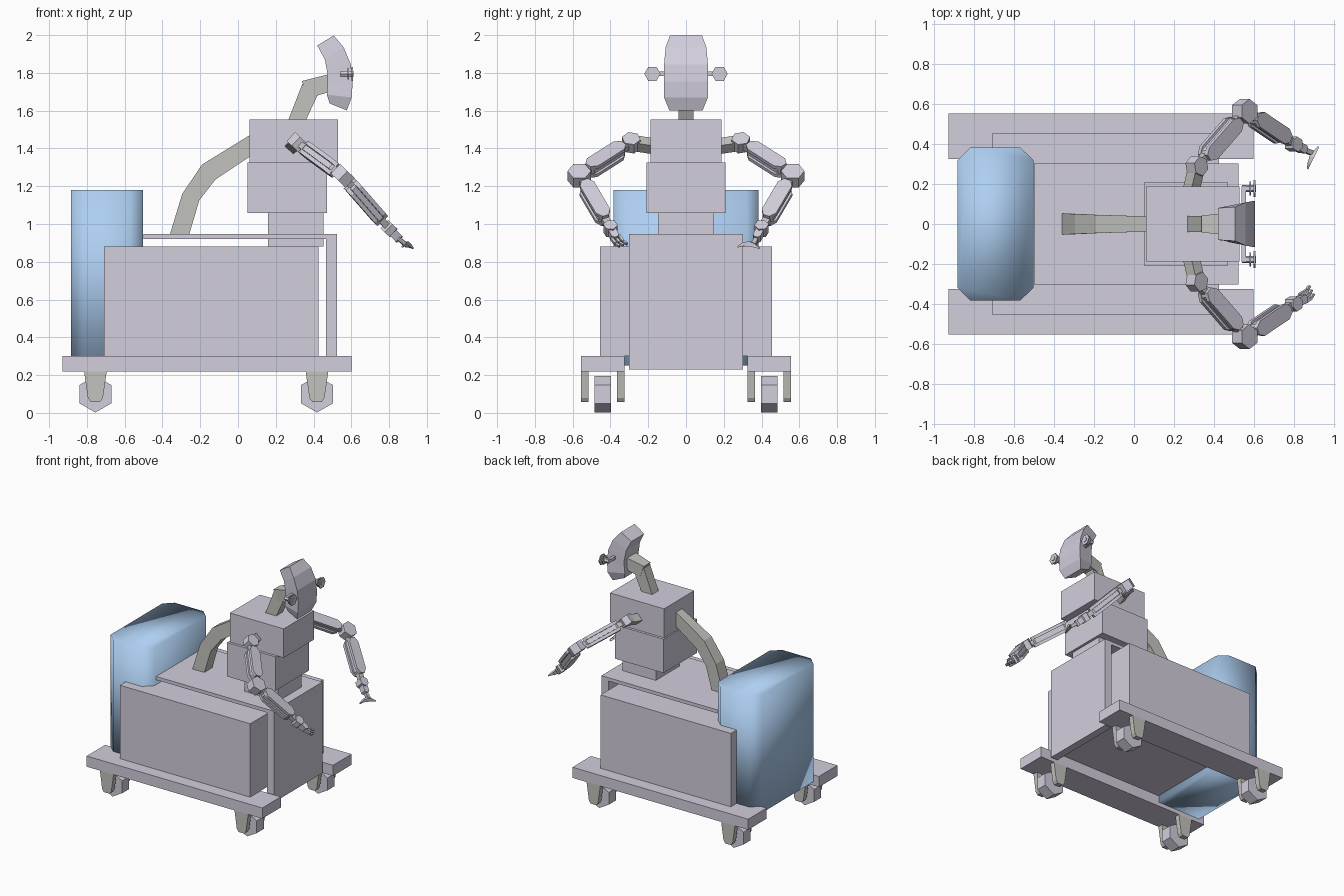
import bpy, bmesh, math
from mathutils import Vector as V

if "Cube" in bpy.data.objects:
    bpy.data.objects.remove(bpy.data.objects["Cube"])


def mat(name, rgb):
    m = bpy.data.materials.new(name)
    m.diffuse_color = (*rgb, 1)
    m.use_nodes = True
    m.node_tree.nodes["Principled BSDF"].inputs["Base Color"].default_value = m.diffuse_color
    return m


SHELL = mat("pale_shell", (0.65, 0.62, 0.72))
METAL = mat("warm_metal", (0.54, 0.54, 0.51))
BLUE = mat("blue_tank", (0.42, 0.62, 0.88))


def loft(name, rings, m=SHELL, mirror=False, smooth=False):
    """Skin equal-length rings of points and cap both ends."""
    bm = bmesh.new()
    vs = [[bm.verts.new(p) for p in r] for r in rings]
    n = len(rings[0])
    for a, b in zip(vs, vs[1:]):
        for i in range(n):
            j = (i + 1) % n
            bm.faces.new((a[i], a[j], b[j], b[i]))
    bm.faces.new(vs[0])
    bm.faces.new(vs[-1])
    bmesh.ops.recalc_face_normals(bm, faces=bm.faces)
    for f in bm.faces:
        f.smooth = smooth
    me = bpy.data.meshes.new(name)
    bm.to_mesh(me)
    bm.free()
    me.materials.append(m)
    ob = bpy.data.objects.new(name, me)
    bpy.context.collection.objects.link(ob)
    if mirror:
        md = ob.modifiers.new("mirror", 'MIRROR')
        md.use_axis = (False, True, False)
        md.use_mirror_merge = False
    return ob


def box(name, x, y, z, **k):
    return loft(name, [[(a, b, h) for a, b in
                        ((x[0], y[0]), (x[1], y[0]), (x[1], y[1]), (x[0], y[1]))] for h in z], **k)


def prism(name, prof, y0, y1, **k):
    """Extrude an x-z profile along y."""
    return loft(name, [[(x, y, z) for x, z in prof] for y in (y0, y1)], **k)


def ribs(name, stations, **k):
    """Four-sided loft: (x1, z1, x2, z2, half width 1, half width 2)."""
    return loft(name, [[(a, -h, b), (a, h, b), (c, g, d), (c, -g, d)]
                       for a, b, c, d, h, g in stations], **k)


N = V((0.69, 0, 0.72)).normalized()      # normal of the plane both arms lie in


def plate(name, a, b, w, t, cut=0.0, off=0.0, **k):
    """Plate from a to b with chamfered ends, lying in the arm plane."""
    a, b = V(a), V(b)
    u = (b - a).normalized()
    s = N.cross(u).normalized()
    n = u.cross(s)
    L, h = (b - a).length, w / 2
    o = [(0, -h), (L, -h), (L, h), (0, h)]
    if cut:
        c = h * 0.45
        o = [(0, -c), (cut, -h), (L - cut, -h), (L, -c), (L, c), (L - cut, h), (cut, h), (0, c)]
    return loft(name, [[a + u * p + s * q + n * (off + e) for p, q in o]
                       for e in (-t / 2, t / 2)], **k)


def hexagon(name, c, axis, r, t, ref, **k):
    """Six-sided disc with one corner pointing along ref."""
    c, axis = V(c), V(axis).normalized()
    e = V(ref)
    e = (e - axis * e.dot(axis)).normalized()
    f = axis.cross(e)
    return loft(name, [[c + axis * d + (e * math.cos(i * math.pi / 3) + f * math.sin(i * math.pi / 3)) * r
                        for i in range(6)] for d in (-t / 2, t / 2)], **k)


# Wheeled base
box("base_rail", (-.93, .60), (.325, .555), (.218, .302), mirror=True)
for i, x in enumerate((-.755, .418)):
    end = ("rear", "front")[i]
    hexagon(end + "_wheel", (x, .44, .099), (0, 1, 0), .097, .088, (0, 0, 1), mirror=True)
    for tag, y in (("inner", .325), ("outer", .515)):
        prism(f"{end}_{tag}_fork", [(x - .06, .22), (x - .04, .08), (x - .025, .058), (x + .025, .058),
                                    (x + .04, .08), (x + .06, .22)], y, y + .04, m=METAL, mirror=True)

# Cabinet, bent cover panel and tank
box("cabinet", (-.71, .425), (-.455, .455), (.302, .88))
prism("cover_panel", [(-.5, .92), (.465, .92), (.465, .23), (.525, .23), (.525, .947), (-.5, .947)],
      -.303, .303)
tank = [(-.885, .32), (-.885, -.32), (-.82, -.383), (-.57, -.383),
        (-.503, -.32), (-.503, .32), (-.57, .383), (-.82, .383)]
loft("tank", [[(x, y, z) for x, y in tank] for z in (.25, 1.18)], m=BLUE, smooth=True)

# Torso
box("waist", (.16, .452), (-.147, .147), (.88, 1.06))
box("abdomen", (.05, .472), (-.208, .208), (1.058, 1.325))
box("chest", (.06, .53), (-.188, .188), (1.325, 1.553))

# Back strut and neck
ribs("back_strut", [(-.362, .94, -.26, .94, .054, .05), (-.295, 1.16, -.205, 1.125, .05, .047),
                    (-.19, 1.315, -.12, 1.235, .046, .044), (.07, 1.475, .07, 1.362, .038, .038)], m=METAL)
ribs("neck", [(.262, 1.54, .355, 1.54, .04, .04), (.34, 1.74, .425, 1.69, .04, .04)], m=METAL)
ribs("neck_top", [(.338, 1.757, .372, 1.668, .042, .042),
                  (.49, 1.795, .49, 1.7, .058, .058)], m=METAL)

# Head with side sensors
ribs("head", [(.42, 1.945, .507, 1.998, .08, .085), (.46, 1.87, .56, 1.935, .085, .108),
              (.475, 1.79, .597, 1.845, .09, .116), (.475, 1.74, .607, 1.755, .09, .116),
              (.47, 1.685, .602, 1.67, .09, .116), (.486, 1.638, .576, 1.602, .075, .088)])
box("sensor_arm", (.54, .562), (.09, .19), (1.783, 1.807), mirror=True)
hexagon("sensor_axle", (.577, .178, 1.795), (1, 0, 0), .018, .07, (0, 1, 0), mirror=True)
hexagon("sensor_disc", (.583, .178, 1.795), (1, 0, 0), .036, .008, (0, 1, 0), mirror=True)
hexagon("sensor_front_disc", (.604, .178, 1.795), (1, 0, 0), .043, .008, (0, 1, 0), mirror=True)

# Arms: links, shell plates and six-sided joints
S, E, W = V((.315, .29, 1.43)), V((.555, .565, 1.255)), V((.80, .40, .975))
plate("shoulder_link", (.285, .16, 1.41), S, .06, .06, m=METAL, mirror=True)
hexagon("shoulder_joint", S, N, .05, .065, E - S, mirror=True)
hexagon("elbow_joint", E, N, .062, .07, V((0, 1, 0)), mirror=True)
hexagon("wrist_joint", W, N, .038, .06, E - W, mirror=True)
for nm, a, b in (("upper_arm", S, E), ("forearm", E, W)):
    plate(nm + "_link", a, b, .04, .035, m=METAL, mirror=True)
    p, q = a.lerp(b, .16), a.lerp(b, .84)
    plate(nm + "_core", p, q, .06, .03, .02, mirror=True)
    for tag, o in (("upper", .028), ("lower", -.028)):
        plate(f"{nm}_{tag}_shell", p, q, .082, .022, .035, o, mirror=True)

# Hands: a gripper on the front arm, a claw on the back arm
P = V((.855, .37, .918))
plate("palm", W, P, .042, .045, .012, mirror=True)
Pf = V((.855, -.37, .918))
for i, o in enumerate((-.02, 0, .02)):
    root = Pf + V((-o * .5, o, o * .3))
    mid = root + V((.022, .018, -.018))
    plate(f"finger_{i}_base", root - V((.015, .005, -.012)), mid, .014, .02, .004)
    plate(f"finger_{i}_tip", mid, mid + V((.012, .022, -.012)), .012, .016, .004)
plate("claw_stem", P, (.895, .355, .886), .024, .024, m=METAL)
claw = [(.870, .275, .880), (.878, .305, .893), (.892, .338, .894), (.908, .365, .886), (.926, .388, .872)]
size = (.004, .01, .014, .01, .004)
loft("claw", [[V(c) + V((.8, -.3, 0)) * i * s + V((0, 0, 1)) * j * s
               for i, j in ((-1, -1), (1, -1), (1, 1), (-1, 1))] for c, s in zip(claw, size)])
